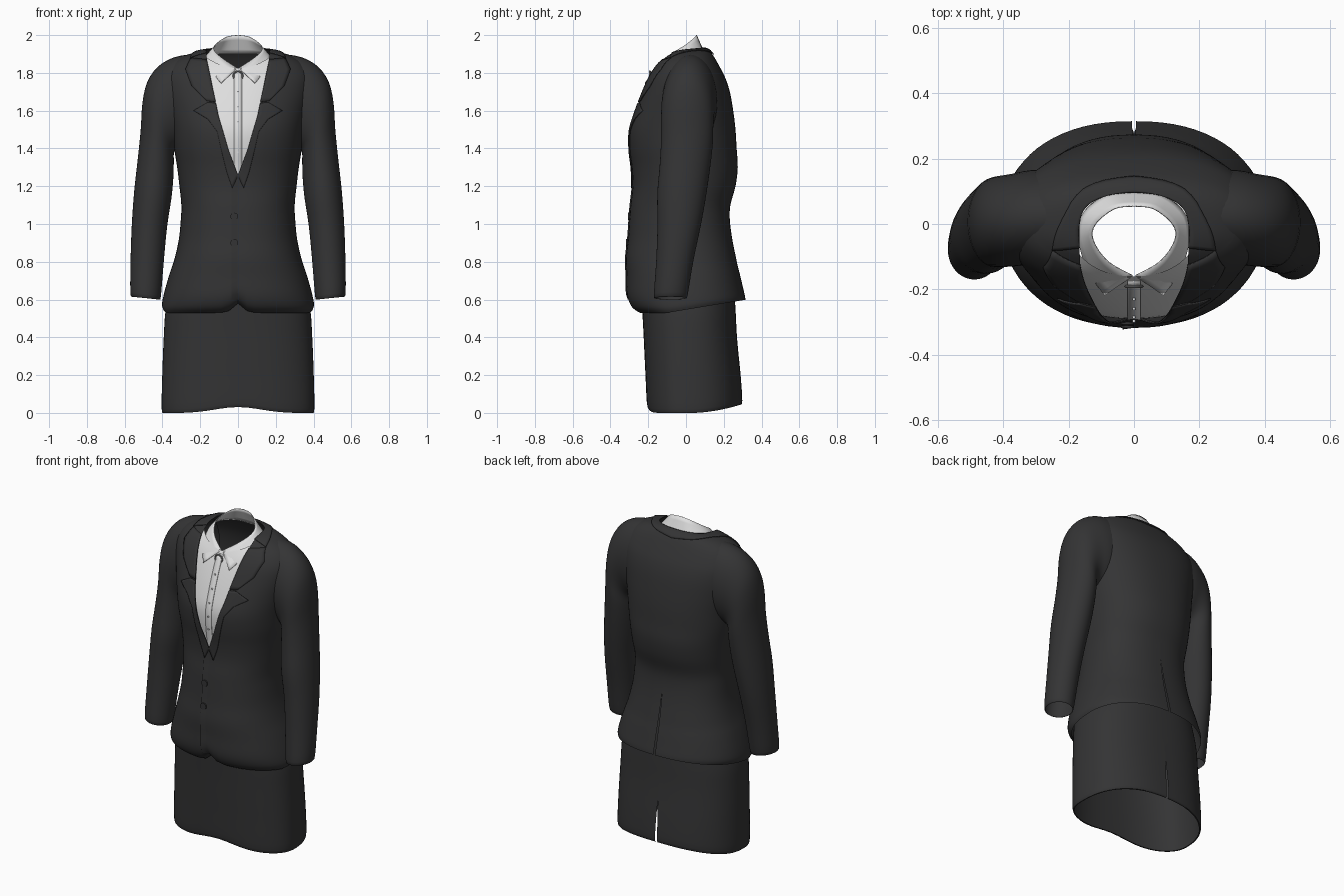
import bpy, bmesh, math
from mathutils import Vector
from mathutils.bvhtree import BVHTree

if "Cube" in bpy.data.objects:
    bpy.data.objects.remove(bpy.data.objects["Cube"])


def material(name, c):
    m = bpy.data.materials.new(name)
    m.diffuse_color = (c[0], c[1], c[2], 1)
    m.use_nodes = True
    m.node_tree.nodes["Principled BSDF"].inputs["Base Color"].default_value = m.diffuse_color
    return m


CLOTH = material("charcoal cloth", (0.034, 0.034, 0.035))
WHITE = material("white shirt", (0.74, 0.74, 0.74))
GREY = material("grey clasp", (0.3, 0.3, 0.3))


def spline(rows, steps):
    """Smoothly interpolate a table of equal-length rows."""
    out = []
    for i in range(len(rows) - 1):
        a, b, c, d = (rows[max(0, min(len(rows) - 1, i + k))] for k in (-1, 0, 1, 2))
        for s in range(steps):
            t = s / steps
            out.append([0.5 * (2 * q + (r - p) * t + (2 * p - 5 * q + 4 * r - w) * t * t
                               + (3 * q - p - 3 * r + w) * t ** 3)
                        for p, q, r, w in zip(a, b, c, d)])
    return out + [list(rows[-1])]


def linear(pts, steps):
    out = []
    for a, b in zip(pts, pts[1:]):
        out += [Vector(a).lerp(Vector(b), s / steps) for s in range(steps)]
    return out + [Vector(pts[-1])]


def loft(rows, closed=False):
    bm = bmesh.new()
    vs = [[bm.verts.new(p) for p in r] for r in rows]
    n = len(rows[0])
    for a, b in zip(vs, vs[1:]):
        for i in range(n if closed else n - 1):
            j = (i + 1) % n
            bm.faces.new((a[i], a[j], b[j], b[i]))
    bmesh.ops.recalc_face_normals(bm, faces=bm.faces)
    return bm


def finish(name, bm, mat, mirror=False, thick=0):
    me = bpy.data.meshes.new(name)
    bm.to_mesh(me)
    bm.free()
    me.materials.append(mat)
    ob = bpy.data.objects.new(name, me)
    bpy.context.collection.objects.link(ob)
    bpy.ops.object.select_all(action='DESELECT')
    bpy.context.view_layer.objects.active = ob
    ob.select_set(True)
    bpy.ops.object.shade_smooth_by_angle(angle=math.radians(50))
    if mirror:
        ob.modifiers.new("mirror", 'MIRROR')
    if thick:
        s = ob.modifiers.new("thickness", 'SOLIDIFY')
        s.thickness, s.offset = thick, 0


def power(v, e):
    return math.copysign(abs(v) ** e, v)


def body(table, hem, n=2.3, count=72):
    """Loft rings of (z, half width, front y, back y); hem(x, y, z) lifts points."""
    rows = []
    for z, w, f, b in spline(table, 4):
        ring = []
        for i in range(count):
            t = math.tau * i / count
            x, s = w * power(math.cos(t), 2 / n), power(math.sin(t), 2 / n)
            y = s * b if s > 0 else -s * f
            ring.append((x, y, z + hem(x, y, z)))
        rows.append(ring)
    return loft(rows, True)


def cut(bm, side, knots):
    """Cut a symmetric opening given as (z, half width) in the front (-1) or back (1)."""
    lo, hi = knots[0][0], knots[-1][0]

    def slice_at(co, no):
        fs = [f for f in bm.faces if side * f.calc_center_median().y > 0
              and lo - 0.1 < f.calc_center_median().z < hi + 0.1]
        geom = fs + list({e for f in fs for e in f.edges}) + list({v for f in fs for v in f.verts})
        bmesh.ops.bisect_plane(bm, geom=geom, dist=1e-5, plane_co=co, plane_no=no)

    for (z0, x0), (z1, x1) in zip(knots, knots[1:]):
        slice_at((0, 0, z0), (0, 0, 1))
        slice_at((0, 0, z1), (0, 0, 1))
        for s in (-1, 1):
            slice_at((s * x0, 0, z0), Vector((z1 - z0, 0, -s * (x1 - x0))).normalized())
    dead = set()
    for f in bm.faces:
        c = f.calc_center_median()
        for (z0, x0), (z1, x1) in zip(knots, knots[1:]):
            if side * c.y > 0 and z0 <= c.z < z1 and abs(c.x) < x0 + (x1 - x0) * (c.z - z0) / (z1 - z0):
                dead.add(f)
    bmesh.ops.delete(bm, geom=list(dead), context='FACES')


# Jacket body
def jacket_hem(x, y, z):
    if z > 1.8:
        return 0.1 * y * (z - 1.8) / 0.12
    fade = max(0, 1 - (z - 0.53) / 0.25)
    notch = 0.05 * math.exp(-(abs(x) / 0.035) ** 1.5) if y < 0 else 0
    return fade * (0.07 * max(0, (y + 0.1) / 0.42) + notch)


jacket = body([
    (0.53, 0.395, -0.25, 0.315), (0.56, 0.402, -0.29, 0.312), (0.62, 0.392, -0.313, 0.302),
    (0.72, 0.366, -0.315, 0.285), (0.82, 0.335, -0.318, 0.265), (0.92, 0.313, -0.307, 0.245),
    (1.02, 0.303, -0.3, 0.232), (1.1, 0.3, -0.294, 0.235), (1.2, 0.31, -0.283, 0.262),
    (1.3, 0.322, -0.287, 0.274), (1.4, 0.338, -0.3, 0.268), (1.5, 0.35, -0.3, 0.262),
    (1.6, 0.368, -0.272, 0.25), (1.7, 0.385, -0.235, 0.232), (1.78, 0.385, -0.2, 0.205),
    (1.85, 0.345, -0.16, 0.165), (1.89, 0.28, -0.125, 0.138), (1.91, 0.215, -0.1, 0.118),
    (1.918, 0.165, -0.085, 0.095)], jacket_hem)
tree = BVHTree.FromBMesh(jacket)


def front(x, z, off):
    """Point on the jacket front, moved outward by off."""
    hit = tree.ray_cast(Vector((x, -1, z)), Vector((0, 1, 0)))[0]
    if hit is None:
        hit = tree.find_nearest(Vector((x, -0.1, z)))[0]
    return Vector((hit.x, hit.y - off, hit.z))


cut(jacket, -1, [(1.26, 0.0), (1.39, 0.05), (1.58, 0.105), (1.87, 0.165), (1.96, 0.17)])
cut(jacket, 1, [(0.5, 0.007), (0.75, 0.005), (0.98, 0.0)])
finish("jacket_body", jacket, CLOTH)


# Skirt with back slit
def skirt_hem(x, y, z):
    fade = max(0, 1 - z / 0.3)
    if y < 0:
        return fade * 0.032 * math.exp(-(x / 0.17) ** 2) * min(1, -y / 0.1)
    return fade * 0.045 * (y / 0.29) ** 2


skirt = body([
    (0.0, 0.392, -0.195, 0.286), (0.02, 0.404, -0.207, 0.298), (0.2, 0.401, -0.215, 0.288),
    (0.4, 0.393, -0.224, 0.27), (0.55, 0.382, -0.232, 0.262), (0.7, 0.345, -0.24, 0.25),
    (0.9, 0.29, -0.24, 0.21)], skirt_hem, 2.4)
cut(skirt, 1, [(-0.02, 0.008), (0.15, 0.006), (0.31, 0.0)])
finish("skirt", skirt, CLOTH)

# Sleeves: outer x, outer z, inner x, inner z, centre y, half depth
sleeve = []
for ox, oz, ix, iz, cy, b in spline([
        (0.24, 1.9, 0.24, 1.44, 0.025, 0.14), (0.34, 1.882, 0.29, 1.41, 0.02, 0.145),
        (0.425, 1.832, 0.32, 1.4, 0.012, 0.142), (0.481, 1.75, 0.335, 1.39, 0.008, 0.14),
        (0.506, 1.64, 0.34, 1.37, 0.006, 0.138), (0.515, 1.5, 0.34, 1.33, 0.004, 0.137),
        (0.53, 1.35, 0.342, 1.25, -0.006, 0.134), (0.549, 1.18, 0.352, 1.14, -0.022, 0.13),
        (0.562, 1.0, 0.375, 0.99, -0.036, 0.115), (0.569, 0.8, 0.393, 0.8, -0.06, 0.098),
        (0.57, 0.64, 0.408, 0.62, -0.08, 0.09), (0.562, 0.615, 0.415, 0.6, -0.082, 0.083)], 3):
    ring = []
    for i in range(40):
        t = math.tau * i / 40
        k = (1 + math.cos(t)) / 2
        ring.append((ix + (ox - ix) * k, cy + b * math.sin(t), iz + (oz - iz) * k))
    sleeve.append(ring)
finish("sleeves", loft(sleeve, True), CLOTH, mirror=True)


# Lapels and collar fold, laid on the jacket front
def lapel(name, inner, outer):
    rows = [[front(*p.lerp(q, k / 6), 0.005) for k in range(7)]
            for p, q in zip(linear(inner, 4), linear(outer, 4))]
    finish(name, loft(rows), CLOTH, mirror=True, thick=0.005)


lapel("lapels",
      [(0.0, 1.255), (0.027, 1.33), (0.05, 1.39), (0.08, 1.495), (0.1, 1.56), (0.106, 1.585), (0.117, 1.64)],
      [(0.03, 1.19), (0.058, 1.27), (0.085, 1.38), (0.11, 1.49), (0.16, 1.555), (0.235, 1.6), (0.16, 1.643)])
lapel("collar_fold",
      [(0.118, 1.646), (0.136, 1.73), (0.15, 1.8), (0.165, 1.87)],
      [(0.165, 1.652), (0.245, 1.73), (0.278, 1.82), (0.25, 1.88)])

# Collar fold around the back of the neck
rows = []
for p, q in zip(spline([(0.165, -0.07, 1.9), (0.166, 0, 1.918), (0.125, 0.065, 1.925), (0, 0.095, 1.928)], 5),
                spline([(0.25, -0.08, 1.88), (0.225, 0.0, 1.9), (0.15, 0.1, 1.9), (0, 0.135, 1.89)], 5)):
    row = []
    for k in range(6):
        co, no = tree.find_nearest(Vector(p).lerp(Vector(q), k / 5))[:2]
        if no.dot(co - Vector((0, 0, 1.5))) < 0:
            no = -no
        row.append(co + no * 0.005)
    rows.append(row)
finish("back_collar", loft(rows), CLOTH, mirror=True, thick=0.005)

# Overlapping jacket front edge, blending into the body on one side
rows = [[front(-0.035 + 0.014 * k, 0.6 + 0.62 * i / 24, 0.006 - 0.0025 * k) for k in range(4)]
        for i in range(25)]
finish("front_overlap", loft(rows), CLOTH)

# Shirt front and placket
rows = []
for i in range(25):
    row = []
    for k in range(17):
        u = k / 8 - 1
        z = 1.22 + (0.605 + 0.07 * u * u) * i / 24
        row.append(front(u * (0.03 + 0.155 * min(1, i / 21)), z, -0.012))
    rows.append(row)
finish("shirt_front", loft(rows), WHITE)
rows = [[front(0.02 * k, 1.25 + 0.56 * i / 20, -0.009) for k in (-1, 0, 1)] for i in range(21)]
finish("shirt_placket", loft(rows), WHITE, thick=0.003)

# Shirt collar: top edge to folded lower edge, with pointed tips
top = spline([(0, 0.055, 2.0), (0.06, 0.047, 1.99), (0.118, 0.0, 1.95), (0.125, -0.05, 1.918),
              (0.08, -0.115, 1.875), (0.004, -0.158, 1.825)], 4)
low = spline([(0, 0.1, 1.9), (0.09, 0.088, 1.9), (0.16, 0.025, 1.895), (0.167, -0.06, 1.875),
              (0.14, -0.145, 1.81), (0.09, -0.218, 1.745)], 4)
rows = [[Vector(a).lerp(Vector(b), k / 4) for k in range(5)] for a, b in zip(top, low)]
finish("shirt_collar", loft(rows), WHITE, mirror=True, thick=0.004)


# Buttons
def button(name, x, z, off, r, mat, ring=False):
    p = front(x, z, off)
    rot = (math.pi / 2, 0, 0)
    if ring:
        bpy.ops.mesh.primitive_torus_add(location=p, rotation=rot, major_radius=r, minor_radius=r * 0.2,
                                         major_segments=24, minor_segments=8)
    else:
        bpy.ops.mesh.primitive_cylinder_add(location=p, rotation=rot, radius=r, depth=0.008, vertices=20)
    ob = bpy.context.object
    ob.name = name
    ob.data.materials.append(mat)
    bpy.ops.object.shade_smooth_by_angle()


for i, z in enumerate((1.04, 0.9)):
    button("jacket_button_%d" % i, -0.02, z, 0.006, 0.02, CLOTH)
for i, z in enumerate((1.7, 1.62, 1.54, 1.46, 1.38)):
    button("shirt_button_%d" % i, 0, z, -0.005, 0.005, WHITE)
button("neck_clasp", 0, 1.785, -0.006, 0.024, GREY, True)
